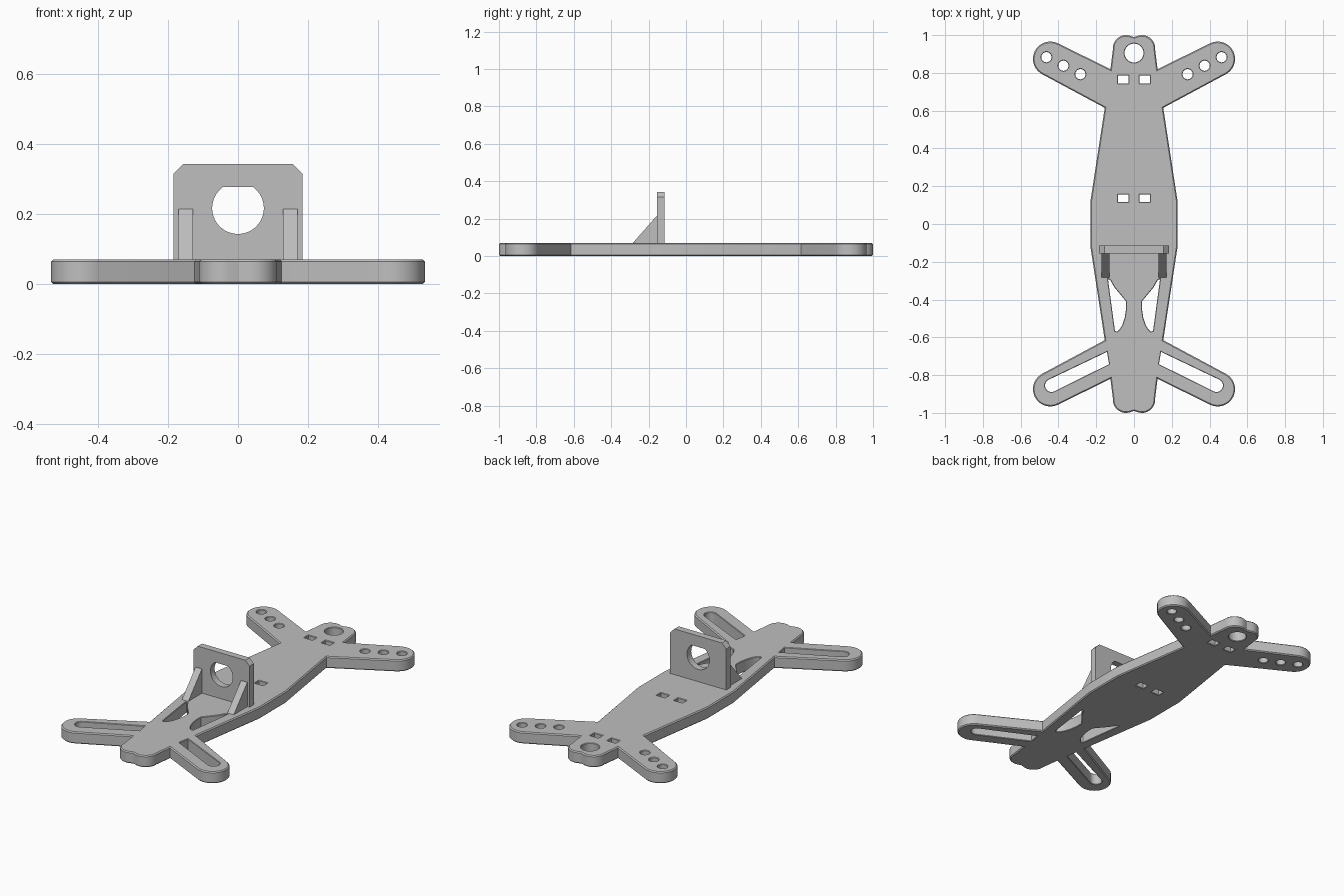
import bpy, bmesh
from math import sin, cos, pi, radians
from mathutils import Matrix, Vector

if "Cube" in bpy.data.objects:
    bpy.data.objects.remove(bpy.data.objects["Cube"])

grey = bpy.data.materials.new("light_grey_plastic")
grey.use_nodes = True
grey.diffuse_color = (0.52, 0.52, 0.52, 1)
grey.node_tree.nodes["Principled BSDF"].inputs["Base Color"].default_value = grey.diffuse_color


def arc(cx, cy, r, start, end, n=12):
    """Points along an arc, angles in degrees."""
    angles = [radians(start + (end - start) * i / n) for i in range(n + 1)]
    return [(cx + r * cos(a), cy + r * sin(a)) for a in angles]


def circle(cx, cy, r, n=32):
    return arc(cx, cy, r, 0, 360, n)[:-1]


def rectangle(cx, cy, w, h):
    return [(cx + i * w / 2, cy + j * h / 2) for i, j in ((-1, -1), (1, -1), (1, 1), (-1, 1))]


def mirror_x(pts):
    return [(-x, y) for x, y in reversed(pts)]


def mirror_y(pts):
    return [(x, -y) for x, y in reversed(pts)]


def offset(pts, d):
    """Move a closed loop sideways to its left by d, with mitred corners."""
    result = []
    for i, p in enumerate(pts):
        p = Vector(p)
        a = (p - Vector(pts[i - 1])).normalized()
        b = (Vector(pts[(i + 1) % len(pts)]) - p).normalized()
        na, nb = Vector((-a.y, a.x)), Vector((-b.y, b.x))
        result.append(p + (na + nb) * d / (1 + na.dot(nb)))
    return result


def sheet(name, outline, holes, depth, matrix, chamfer=0.0, hole_chamfer=0.0):
    """Extrude a counter-clockwise outline with holes, chamfering its rims."""
    bm = bmesh.new()
    rims = {0: [], 1: []}
    loops = [(outline, chamfer)] + [(h[::-1], hole_chamfer) for h in holes]
    for pts, c in loops:
        levels = [(0, c), (c, 0), (depth - c, 0), (depth, c)] if c else [(0, 0), (depth, 0)]
        rings = [[bm.verts.new((x, y, z)) for x, y in offset(pts, d)] for z, d in levels]
        n = len(pts)
        for low, high in zip(rings, rings[1:]):
            for i in range(n):
                j = (i + 1) % n
                bm.faces.new((low[i], low[j], high[j], high[i]))
        for side, ring in ((0, rings[0]), (1, rings[-1])):
            rims[side] += [bm.edges.get((ring[i], ring[(i + 1) % n])) for i in range(n)]
    for side, edges in rims.items():
        bmesh.ops.triangle_fill(bm, edges=edges, use_beauty=True,
                                normal=(0, 0, 1 if side else -1))
    bmesh.ops.recalc_face_normals(bm, faces=bm.faces)
    mesh = bpy.data.meshes.new(name)
    bm.to_mesh(mesh)
    bm.free()
    mesh.transform(matrix)
    mesh.materials.append(grey)
    obj = bpy.data.objects.new(name, mesh)
    bpy.context.collection.objects.link(obj)
    bpy.ops.object.select_all(action='DESELECT')
    obj.select_set(True)
    bpy.context.view_layer.objects.active = obj
    bpy.ops.object.shade_smooth_by_angle(angle=radians(28))
    return obj


# Base plate outline: one quarter, mirrored twice
HEIGHT = 0.07
TILT = 26.5
quarter = [(0.23, 0.125), (0.155, 0.615)]
quarter += arc(0.443, 0.874, 0.092, TILT - 90, TILT + 90, 16)
quarter += [(0.125, 0.82)]
quarter += arc(0.042, 0.93, 0.07, -5, 100)
half = quarter + [(0, 0.99)] + mirror_x(quarter)
outline = half + mirror_y(half)

# Rear mounting hole and the strap slots
holes = [circle(0, 0.905, 0.05)]
for y in (0.765, 0.136):
    holes += [rectangle(s * 0.057, y, 0.055, 0.04) for s in (-1, 1)]

# Holes of the right-hand side, each mirrored to the other
sided = [circle(0.464 - 0.09 * i, 0.883 - 0.045 * i, 0.027, 24) for i in range(3)]
sided.append([(0.143, -0.677), (0.132, -0.742)]
             + arc(0.437, -0.855, 0.034, -90 - TILT, 90 - TILT))
sided.append([(0.138, -0.29), (0.125, -0.298), (0.115, -0.315), (0.104, -0.335),
              (0.042, -0.41), (0.042, -0.45), (0.049, -0.495), (0.062, -0.535),
              (0.076, -0.558), (0.09, -0.57), (0.101, -0.565)])
for h in sided:
    holes += [h, mirror_x(h)]

sheet("base_plate", outline, holes, HEIGHT, Matrix.Identity(4), 0.006, 0.003)

# Upright bracket with clipped corners and a flat-topped round hole
SINK = HEIGHT - 0.01
top_side = [(0.185, SINK), (0.185, 0.315), (0.157, 0.343)]
flat = 54
hole = arc(0, 0.217, 0.074, 180 - flat, 360 + flat, 36)
sheet("upright_bracket", top_side + mirror_x(top_side), [hole], 0.04,
      Matrix.Translation((0, -0.115, 0)) @ Matrix.Rotation(pi / 2, 4, 'X'))

# Triangular ribs bracing the bracket
rib = [(-0.293, SINK), (-0.15, SINK), (-0.15, 0.215), (-0.157, 0.215)]
sideways = Matrix(((0, 0, 1), (1, 0, 0), (0, 1, 0))).to_4x4()
for side, x in (("left", 0.129), ("right", -0.171)):
    sheet(side + "_rib", rib[::1], [], 0.042, Matrix.Translation((x, 0, 0)) @ sideways)
